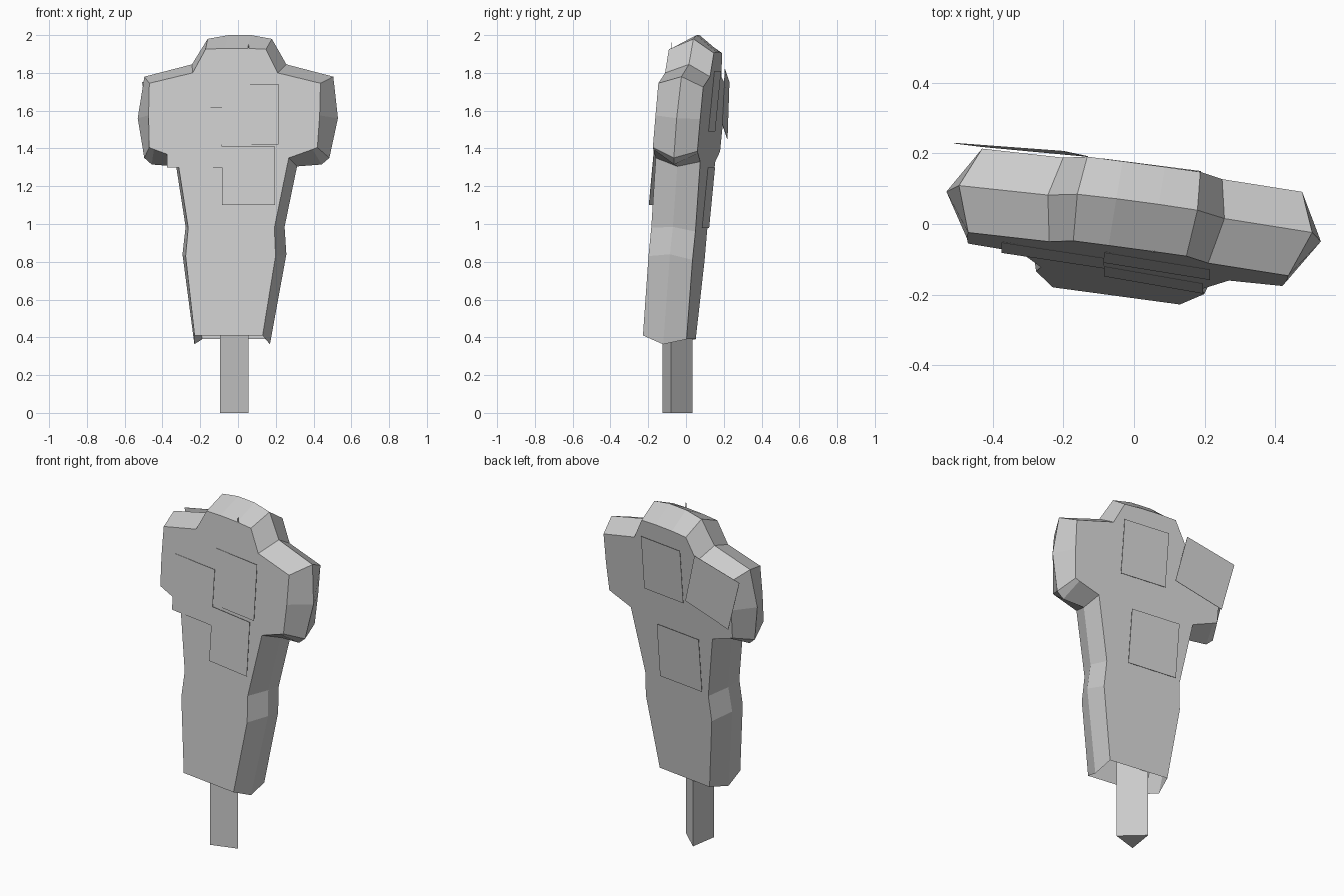
import bpy
import bmesh
from mathutils import Vector

cube = bpy.data.objects.get("Cube")
if cube:
    bpy.data.objects.remove(cube, do_unlink=True)

grey = bpy.data.materials.new("plain_grey")
grey.use_nodes = True
grey.diffuse_color = (0.6, 0.6, 0.6, 1)
grey.node_tree.nodes["Principled BSDF"].inputs["Base Color"].default_value = (0.6, 0.6, 0.6, 1)


def finish(bm, name):
    """Turn a bmesh into a flat-shaded grey object."""
    bmesh.ops.recalc_face_normals(bm, faces=bm.faces[:])
    mesh = bpy.data.meshes.new(name)
    bm.to_mesh(mesh)
    bm.free()
    mesh.materials.append(grey)
    obj = bpy.data.objects.new(name, mesh)
    bpy.context.collection.objects.link(obj)
    return obj


def prism(name, outline, direction):
    """Extrude a flat outline along a vector."""
    bm = bmesh.new()
    face = bm.faces.new([bm.verts.new(p) for p in outline])
    ext = bmesh.ops.extrude_face_region(bm, geom=[face], use_keep_orig=True)
    moved = [v for v in ext["geom"] if isinstance(v, bmesh.types.BMVert)]
    bmesh.ops.translate(bm, verts=moved, vec=Vector(direction))
    return finish(bm, name)


# The slab leans back, turns a little and tips sideways
def front_y(x, z):
    return -0.248 + 0.092 * z - 0.135 * x


def mid_y(x, z):
    return -0.135 + 0.1 * z - 0.133 * x


def back_y(x, z):
    return -0.012 + 0.097 * z - 0.135 * x


# Half outlines from crown to hem: flat faces and the wider middle ridge
flat_half = [(0.06, 1.93), (0.16, 1.925), (0.225, 1.80), (0.453, 1.745), (0.453, 1.575),
             (0.445, 1.405), (0.42, 1.395), (0.295, 1.35), (0.228, 0.98), (0.238, 0.83), (0.18, 0.41)]
ridge_half = [(0.06, 2.0), (0.17, 1.98), (0.25, 1.845), (0.50, 1.78), (0.53, 1.56),
              (0.49, 1.35), (0.45, 1.315), (0.32, 1.305), (0.262, 0.985), (0.275, 0.84), (0.2, 0.363)]

# Body: three mirrored loops joined by bevelled sides, hollow and open at the hem
bm = bmesh.new()


def loop(half, shift, depth, drop=0.0):
    rows = []
    for w, z in half:
        z -= drop
        row = []
        for side in (-1, 1):
            x = side * w + shift + 0.025 * z
            row.append(bm.verts.new((x, depth(x, z), z)))
        rows.append(row)
    return rows


front = loop(flat_half, -0.06, front_y)
ridge = loop(ridge_half, -0.04, mid_y)
back = loop(flat_half, -0.02, back_y, 0.02)

for i in range(len(front) - 1):
    for cap in (front, back):
        bm.faces.new((cap[i][0], cap[i][1], cap[i + 1][1], cap[i + 1][0]))
        for s in (0, 1):
            bm.faces.new((cap[i][s], ridge[i][s], ridge[i + 1][s], cap[i + 1][s]))
for cap in (front, back):
    bm.faces.new((cap[0][0], cap[0][1], ridge[0][1], ridge[0][0]))
finish(bm, "body")

# Three-sided post
prism("post", [(-0.095, -0.125, 0), (0.055, -0.08, 0), (-0.07, 0.035, 0)], (0, 0, 0.6))


# Thin square patches, each standing off by its own amount at either side
def patch(name, x0, x1, z0, z1, depth, off0, off1):
    corners = [(x0, z0, off0), (x1, z0, off1), (x1, z1, off1), (x0, z1, off0)]
    prism(name, [(x, depth(x, z) + off, z) for x, z, off in corners], (0, 0.002, 0))


patch("chest_patch", -0.085, 0.215, 1.42, 1.74, front_y, -0.004, -0.012)
patch("belly_patch", -0.085, 0.195, 1.10, 1.41, front_y, -0.013, -0.024)
patch("side_patch", -0.375, -0.085, 1.30, 1.62, front_y, -0.004, -0.009)
patch("upper_back_patch", -0.09, 0.19, 1.49, 1.81, back_y, 0.008, 0.01)
patch("lower_back_patch", -0.19, 0.11, 0.98, 1.30, back_y, 0.012, 0.015)

# Loose patch behind the right shoulder
prism("loose_patch", [(-0.20, 0.205, 1.82), (-0.51, 0.228, 1.75),
                      (-0.43, 0.218, 1.45), (-0.13, 0.19, 1.53)], (0, 0.002, 0))

# Splinter on the head
prism("splinter", [(0.05, -0.08, 1.92), (0.06, -0.08, 1.92), (0.055, -0.08, 1.96)], (0, 0.004, 0))
